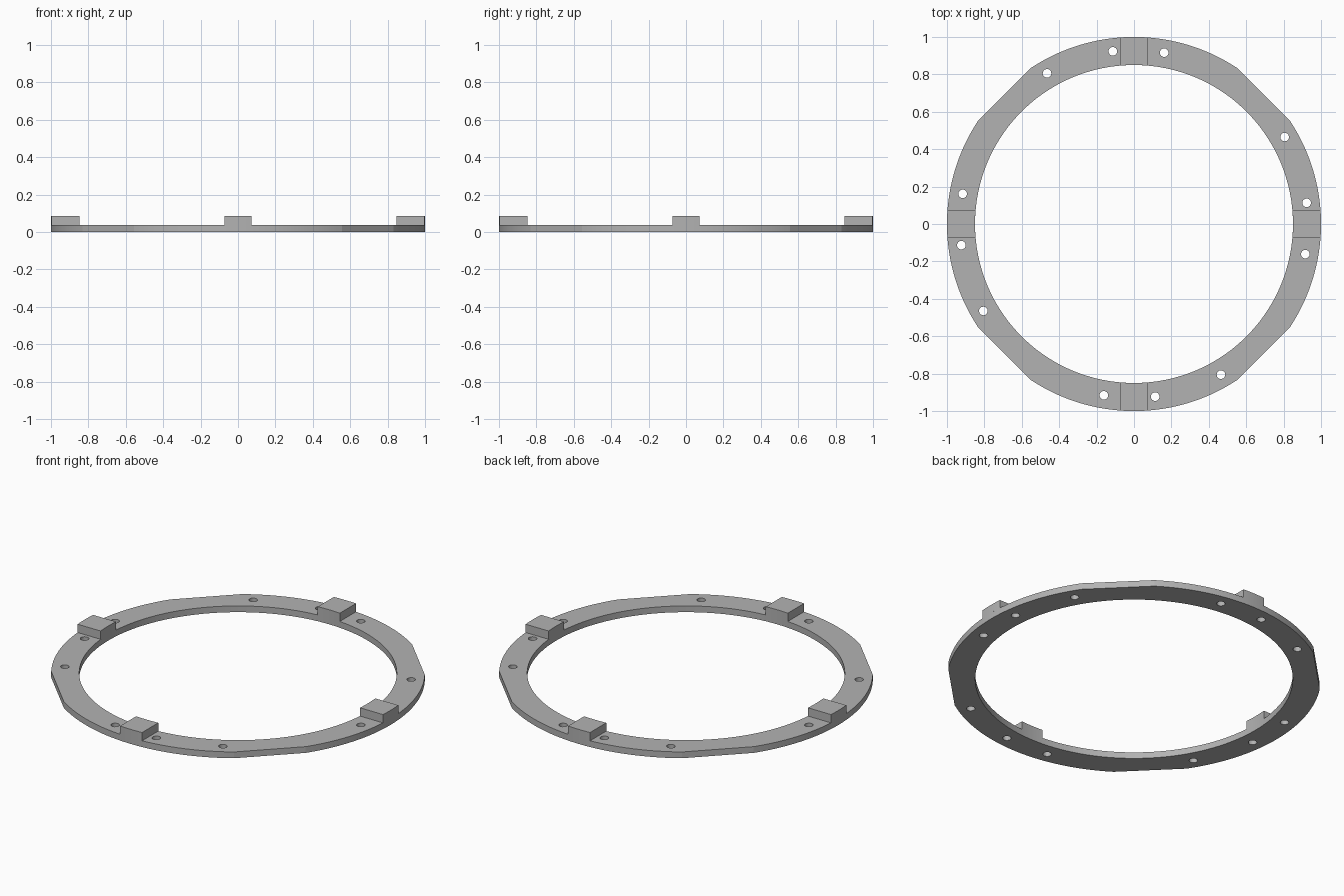
import bpy, bmesh, math
from mathutils import Matrix, Vector

if "Cube" in bpy.data.objects:
    bpy.data.objects.remove(bpy.data.objects["Cube"])

OUTER, INNER = 1.0, 0.85
RING_TOP, BLOCK_TOP = 0.037, 0.086
BLOCK_HALF = 0.072
SEGMENTS = 192
FLAT_HALF = math.radians(11.25)
HOLE_ANGLES, HOLE_CIRCLE, HOLE_RADIUS = (80, 97, 120), 0.93, 0.023

grey = bpy.data.materials.new("plain grey")
grey.use_nodes = True
colour = (0.45, 0.45, 0.45, 1)
grey.diffuse_color = colour
grey.node_tree.nodes["Principled BSDF"].inputs["Base Color"].default_value = colour


def make_object(name, bm):
    bmesh.ops.recalc_face_normals(bm, faces=bm.faces)
    mesh = bpy.data.meshes.new(name)
    bm.to_mesh(mesh)
    bm.free()
    mesh.materials.append(grey)
    obj = bpy.data.objects.new(name, mesh)
    bpy.context.collection.objects.link(obj)
    return obj


def extrude_strip(name, inner, outer, z0, z1, closed):
    """Solid between two matching outlines, from z0 up to z1."""
    bm = bmesh.new()
    rows = [[bm.verts.new((x, y, z0)) for x, y in line] for line in (inner, outer)]
    count = len(inner)
    for i in range(count if closed else count - 1):
        j = (i + 1) % count
        bm.faces.new((rows[0][i], rows[1][i], rows[1][j], rows[0][j]))
    made = bmesh.ops.extrude_face_region(bm, geom=bm.faces[:], use_keep_orig=True)
    top = [v for v in made["geom"] if isinstance(v, bmesh.types.BMVert)]
    bmesh.ops.translate(bm, verts=top, vec=(0, 0, z1 - z0))
    return make_object(name, bm)


def shade(obj):
    bpy.ops.object.select_all(action='DESELECT')
    obj.select_set(True)
    bpy.context.view_layer.objects.active = obj
    bpy.ops.object.shade_smooth_by_angle(angle=math.radians(10))


# Ring with a straight flat on each diagonal
def outer_radius(a):
    off = (a % (math.pi / 2)) - math.pi / 4
    if abs(off) < FLAT_HALF:
        return OUTER * math.cos(FLAT_HALF) / math.cos(off)
    return OUTER


angles = [2 * math.pi * i / SEGMENTS for i in range(SEGMENTS)]
inner = [(INNER * math.cos(a), INNER * math.sin(a)) for a in angles]
outer = [(outer_radius(a) * math.cos(a), outer_radius(a) * math.sin(a)) for a in angles]
ring = extrude_strip("ring", inner, outer, 0, RING_TOP, True)

# Three through holes in every quarter
bm = bmesh.new()
for quarter in range(4):
    for degrees in HOLE_ANGLES:
        a = math.radians(degrees + 90 * quarter)
        place = Vector((HOLE_CIRCLE * math.cos(a), HOLE_CIRCLE * math.sin(a), RING_TOP / 2))
        bmesh.ops.create_cone(bm, cap_ends=True, segments=24, radius1=HOLE_RADIUS,
                              radius2=HOLE_RADIUS, depth=0.2,
                              matrix=Matrix.Translation(place))
cutter = make_object("hole_cutter", bm)
cutter.hide_render = True
cut = ring.modifiers.new("holes", 'BOOLEAN')
cut.operation = 'DIFFERENCE'
cut.solver = 'EXACT'
cut.object = cutter
bpy.context.view_layer.objects.active = ring
bpy.ops.object.modifier_apply(modifier=cut.name)
bpy.data.objects.remove(cutter)
shade(ring)

# Four raised blocks with parallel sides and curved ends
steps = [BLOCK_HALF * (i / 4 - 1) for i in range(9)]
arc = lambda r: [(x, math.sqrt(r * r - x * x)) for x in steps]
for i, side in enumerate(("back", "right", "front", "left")):
    block = extrude_strip(side + "_block", arc(INNER), arc(OUTER), RING_TOP, BLOCK_TOP, False)
    block.data.transform(Matrix.Rotation(math.pi / 2 * i, 4, 'Z'))
    shade(block)
